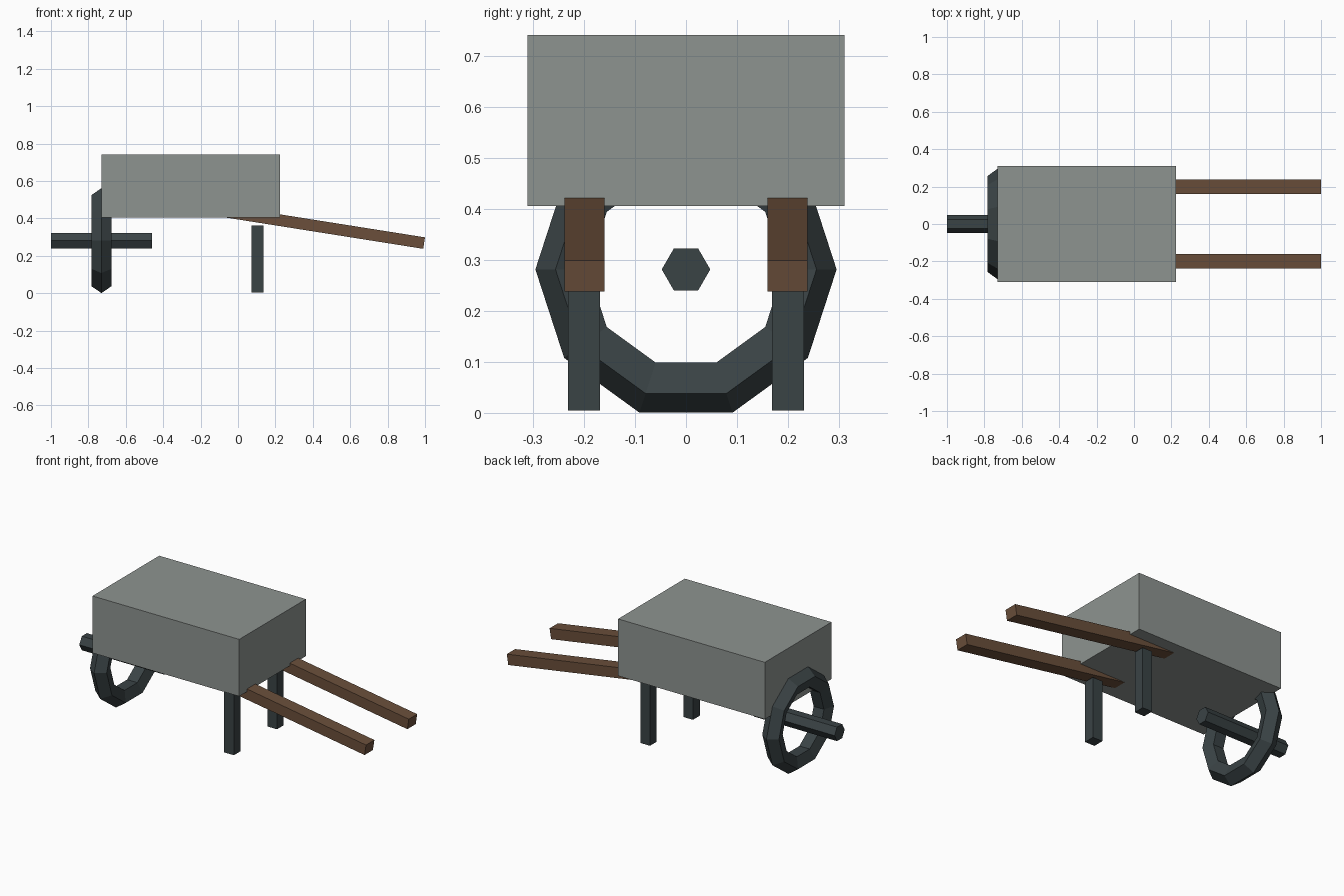
import bpy
from math import pi, cos, sin, radians

if "Cube" in bpy.data.objects:
    bpy.data.objects.remove(bpy.data.objects["Cube"])


def material(name, rgb):
    m = bpy.data.materials.new(name)
    m.diffuse_color = (*rgb, 1)
    m.use_nodes = True
    m.node_tree.nodes["Principled BSDF"].inputs["Base Color"].default_value = m.diffuse_color
    return m


GREY = material("tray_metal", (0.27, 0.295, 0.28))
IRON = material("dark_iron", (0.042, 0.056, 0.06))
WOOD = material("wood", (0.145, 0.078, 0.043))


def finish(name, mat):
    ob = bpy.context.object
    ob.name = name
    ob.data.materials.append(mat)
    return ob


def box(name, centre, size, mat, tilt=0):
    bpy.ops.mesh.primitive_cube_add(size=1, location=centre, rotation=(0, tilt, 0))
    ob = finish(name, mat)
    ob.scale = size
    return ob


# Closed box tray
box("tray", (-0.2525, 0, 0.573), (0.955, 0.62, 0.335), GREY)

# Ten-sided wheel rim with a five-sided section, standing across the x axis
bpy.ops.mesh.primitive_torus_add(major_segments=10, minor_segments=5,
                                 major_radius=0.238, minor_radius=0.057,
                                 location=(-0.73, 0, 0.281),
                                 rotation=(pi / 2, 0, pi / 2))
finish("wheel", IRON)

# Hexagonal axle along x
bpy.ops.mesh.primitive_cylinder_add(vertices=6, radius=0.0475, depth=0.54,
                                    location=(-0.73, 0, 0.281),
                                    rotation=(0, pi / 2, 0))
finish("axle", IRON)

# Legs and sloping handles on both sides
tilt = radians(9)
length = 1.12
for side, s in (("left", 1), ("right", -1)):
    box(f"{side}_leg", (0.104, s * 0.2, 0.184), (0.063, 0.063, 0.358), IRON)
    box(f"{side}_handle",
        (0.995 - cos(tilt) * length / 2, s * 0.199, 0.268 + sin(tilt) * length / 2),
        (length, 0.078, 0.062), WOOD, tilt)
